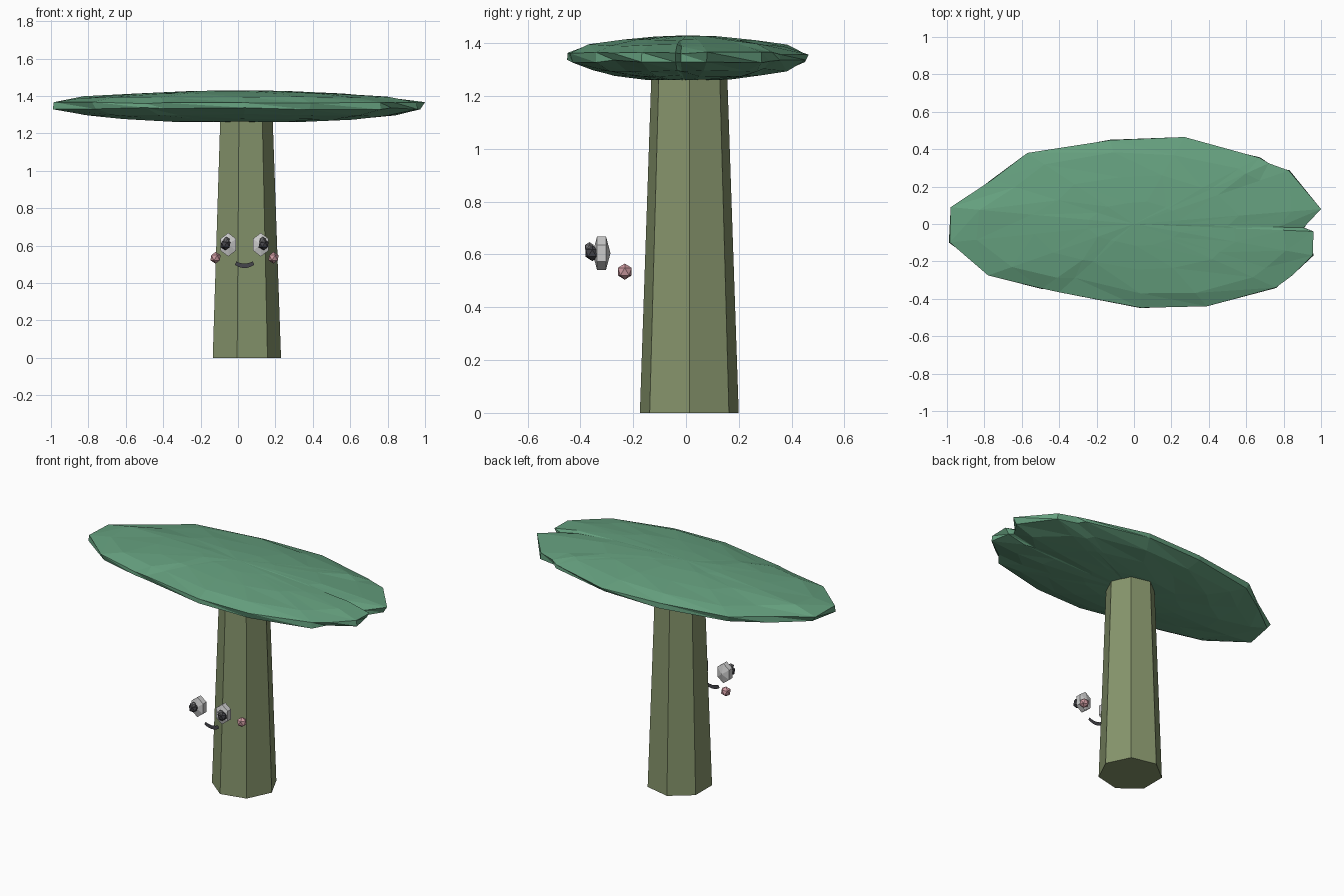
import bpy, bmesh, math, random
from mathutils import Matrix, Vector

if "Cube" in bpy.data.objects:
    bpy.data.objects.remove(bpy.data.objects["Cube"])

random.seed(4)

def mat(name, r, g, b):
    m = bpy.data.materials.new(name)
    m.diffuse_color = (r, g, b, 1)
    m.use_nodes = True
    m.node_tree.nodes["Principled BSDF"].inputs["Base Color"].default_value = m.diffuse_color
    return m

BARK = mat("bark", 0.24, 0.30, 0.15)
LEAF = mat("leaf", 0.13, 0.35, 0.21)
WHITE = mat("eye_white", 0.8, 0.8, 0.8)
DARK = mat("dark", 0.06, 0.06, 0.07)
GLINT = mat("glint", 0.2, 0.2, 0.21)
PINK = mat("pink", 0.62, 0.33, 0.36)

def finish(name, bm, m, fix=True):
    if fix:
        bmesh.ops.recalc_face_normals(bm, faces=bm.faces)
    me = bpy.data.meshes.new(name)
    bm.to_mesh(me)
    bm.free()
    me.materials.append(m)
    ob = bpy.data.objects.new(name, me)
    bpy.context.collection.objects.link(ob)
    return ob

def ball(name, loc, r, m):
    bm = bmesh.new()
    bmesh.ops.create_icosphere(bm, subdivisions=1, radius=r,
                               matrix=Matrix.Translation(loc))
    return finish(name, bm, m)

# Trunk: tapered seven-sided prism
bm = bmesh.new()
H = 1.32
bmesh.ops.create_cone(bm, cap_ends=True, segments=7, radius1=0.192, radius2=0.146, depth=H)
first = next(v.co for v in bm.verts)
turn = Matrix.Rotation(-math.atan2(first.y, first.x), 4, 'Z')
bmesh.ops.transform(bm, matrix=Matrix.Translation((0.038, 0.0125, H / 2)) @ turn, verts=bm.verts)
finish("trunk", bm, BARK)

# Canopy: irregular outline lofted through a flat lens profile
outline = [(-1, -.1), (-.98, .09), (-.77, .24), (-.57, .38), (-.13, .455), (.27, .465),
           (.68, .36), (.72, .325), (.84, .29), (1, .08), (.92, -.02), (.96, -.04),
           (.97, -.17), (.84, -.28), (.77, -.345), (.39, -.44), (.04, -.455),
           (-.4, -.365), (-.5, -.35), (-.78, -.275)]
levels = [(1.263, .35), (1.278, .62), (1.298, .83), (1.332, .99), (1.362, 1.0),
          (1.393, .82), (1.413, .55), (1.426, .25)]
bm = bmesh.new()
rings = []
for z, s in levels:
    ring = []
    rim = s > .95
    for i, (x, y) in enumerate(outline):
        f = s if rim else s * random.uniform(.96, 1.03)
        if rim and (i + (z > 1.34)) % 2:
            f *= .985
        ring.append(bm.verts.new((x * f, y * f, z + random.uniform(-.006, .006) * (1 if s > .6 else .3))))
    rings.append(ring)
n = len(outline)
for a, b in zip(rings, rings[1:]):
    for i in range(n):
        j = (i + 1) % n
        bm.faces.new((a[i], a[j], b[j]))
        bm.faces.new((a[i], b[j], b[i]))
for ring, z in ((rings[0], 1.26), (rings[-1], 1.43)):
    c = bm.verts.new((0, 0, z))
    for i in range(n):
        bm.faces.new((ring[i], ring[(i + 1) % n], c))
finish("canopy", bm, LEAF)

# Face, mirrored about its own centre line
CX = 0.035
for side, tag in ((-1, "left"), (1, "right")):
    bm = bmesh.new()
    bmesh.ops.create_uvsphere(bm, u_segments=6, v_segments=3, radius=1)
    bmesh.ops.transform(bm, verts=bm.verts,
                        matrix=Matrix.Translation((CX + side * .087, -.32, .605))
                        @ Matrix.Diagonal((.055, .034, .073, 1)) @ Matrix.Rotation(math.pi / 2, 4, 'X'))
    finish(tag + "_eye", bm, WHITE)
    ball(tag + "_pupil", (CX + side * .102, -.355, .605), .03, DARK)
    ball(tag + "_eye_glint", (CX + side * .097, -.366, .628), .019, GLINT)
    ball(tag + "_cheek", (CX + side * .155, -.232, .535), .031, PINK)

# Mouth: flat curved ribbon
bm = bmesh.new()
pairs = []
for k in range(7):
    t = -1 + k / 3
    x = CX + .048 * t
    mid = .492 + .014 * t * t
    h = .012 - .003 * t * t
    pairs.append([bm.verts.new((x + .004 * t * d, -.315, mid - d * h)) for d in (-1, 1)])
for (a, b), (c, d) in zip(pairs, pairs[1:]):
    bm.faces.new((a, b, d, c))
finish("mouth", bm, DARK, fix=False)
